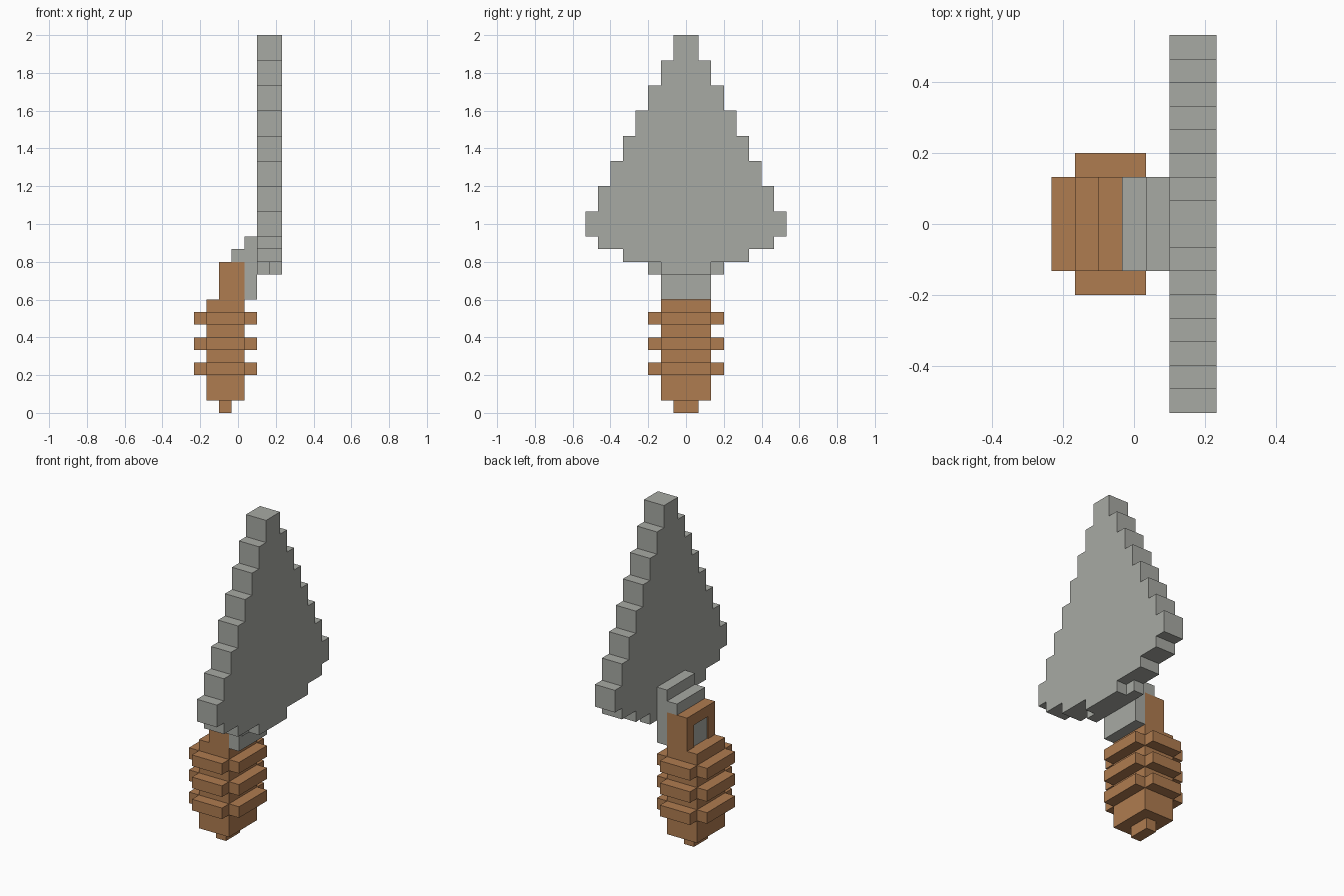
import bpy
import bmesh
from mathutils import Vector

U = 1 / 15  # one block unit

if "Cube" in bpy.data.objects:
    bpy.data.objects.remove(bpy.data.objects["Cube"], do_unlink=True)


def material(name, rgb):
    mat = bpy.data.materials.new(name)
    mat.use_nodes = True
    mat.diffuse_color = (*rgb, 1)
    mat.node_tree.nodes["Principled BSDF"].inputs["Base Color"].default_value = (*rgb, 1)
    return mat


STONE = material("stone grey", (0.39, 0.40, 0.37))
WOOD = material("wood brown", (0.43, 0.20, 0.08))


def prism(name, mat, outline, axis, depth):
    """Extrude a flat outline (in units) along an axis."""
    bm = bmesh.new()
    face = bm.faces.new([bm.verts.new(Vector(p) * U) for p in outline])
    moved = bmesh.ops.extrude_face_region(bm, geom=[face])["geom"]
    bmesh.ops.translate(bm, vec=Vector(axis) * depth * U,
                        verts=[v for v in moved if isinstance(v, bmesh.types.BMVert)])
    bmesh.ops.recalc_face_normals(bm, faces=bm.faces)
    mesh = bpy.data.meshes.new(name)
    bm.to_mesh(mesh)
    bm.free()
    mesh.materials.append(mat)
    obj = bpy.data.objects.new(name, mesh)
    bpy.context.collection.objects.link(obj)
    return obj


def box(name, mat, x, y, z):
    """Box from (min, max) ranges in units."""
    base = [(x[0], y[0], z[0]), (x[1], y[0], z[0]), (x[1], y[1], z[0]), (x[0], y[1], z[0])]
    return prism(name, mat, base, (0, 0, 1), z[1] - z[0])


# Stepped blade: half widths of each row, listed as (bottom, top, half width)
rows = [(12, 13, 5), (13, 14, 7)] + [(14 + 2 * i, 16 + 2 * i, 8 - i) for i in range(8)]


def blade_layer(name, x, foot):
    side = [(w, z) for low, high, w in [(11, 12, foot)] + rows for z in (low, high)]
    outline = [(x, w, z) for w, z in side] + [(x, -w, z) for w, z in reversed(side)]
    return prism(name, STONE, outline, (1, 0, 0), 1)


blade_layer("blade_inner_layer", 1.5, 3)
blade_layer("blade_outer_layer", 2.5, 2)

# Neck stepping down from the blade to the handle
box("neck", STONE, (0.5, 1.5), (-2, 2), (9, 14))
box("neck_step", STONE, (-0.5, 0.5), (-2, 2), (12, 13))

# Socket with the tang showing through its opening
for label, side in (("left", 1), ("right", -1)):
    box("socket_post_" + label, WOOD, (-1.5, 0.5), sorted((side, 2 * side)), (9, 12))
box("socket_bar", WOOD, (-1.5, 0.5), (-1, 1), (11, 12))
box("tang", STONE, (-1.4, 0.5), (-1, 1), (9, 11))

# Grip with cross-shaped rings and an end nub
box("grip", WOOD, (-2.5, 0.5), (-2, 2), (1, 9))
for i in range(3):
    z = (3 + 2 * i, 4 + 2 * i)
    for label, x in (("back", (-3.5, -2.5)), ("front", (0.5, 1.5))):
        box(f"ring_{label}_{i + 1}", WOOD, x, (-2, 2), z)
    for label, y in (("left", (2, 3)), ("right", (-3, -2))):
        box(f"ring_{label}_{i + 1}", WOOD, (-2.5, 0.5), y, z)
box("end_nub", WOOD, (-1.5, -0.5), (-1, 1), (0, 1))
